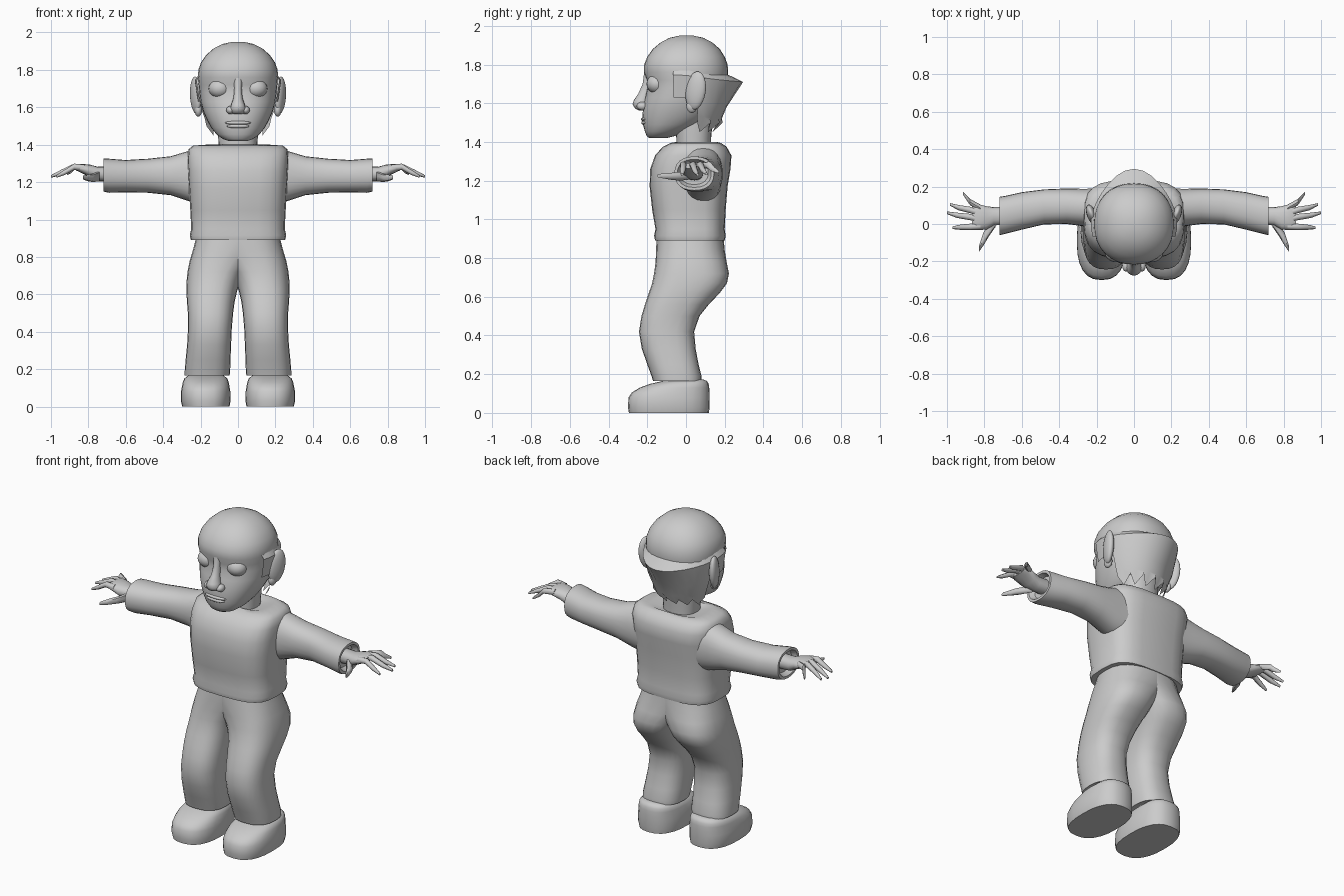
import bpy, bmesh, math
from mathutils import Matrix, Vector

grey = bpy.data.materials.new("plain grey")
grey.diffuse_color = (0.6, 0.6, 0.6, 1)


def finish(name, bm, angle=50):
    bmesh.ops.recalc_face_normals(bm, faces=bm.faces)
    me = bpy.data.meshes.new(name)
    bm.to_mesh(me)
    bm.free()
    for p in me.polygons:
        p.use_smooth = True
    me.set_sharp_from_angle(angle=math.radians(angle))
    me.materials.append(grey)
    ob = bpy.data.objects.new(name, me)
    bpy.context.collection.objects.link(ob)
    return ob


def loft(name, sections, axis='z', n=24, power=2.3, side=1, angle=50):
    """Skin rounded sections (t, a0, a1, b0, b1) stacked along z (a=x, b=y) or x (a=y, b=z)."""
    bm = bmesh.new()
    rings = []
    for t, a0, a1, b0, b1 in sections:
        ring = []
        for i in range(n):
            w = 2 * math.pi * i / n
            c, s = math.cos(w), math.sin(w)
            a = (a0 + a1) / 2 + (a1 - a0) / 2 * math.copysign(abs(c) ** (2 / power), c)
            b = (b0 + b1) / 2 + (b1 - b0) / 2 * math.copysign(abs(s) ** (2 / power), s)
            co = (a, b, t) if axis == 'z' else (t, a, b)
            ring.append(bm.verts.new((co[0] * side, co[1], co[2])))
        rings.append(ring)
    for r, q in zip(rings, rings[1:]):
        for i in range(n):
            j = (i + 1) % n
            bm.faces.new((r[i], r[j], q[j], q[i]))
    bm.faces.new(rings[0])
    bm.faces.new(rings[-1])
    return finish(name, bm, angle)


def ball(name, loc, size, tilt=0, turn=0):
    bm = bmesh.new()
    m = (Matrix.Translation(loc) @ Matrix.Rotation(turn, 4, 'Z')
         @ Matrix.Rotation(tilt, 4, 'X') @ Matrix.Diagonal((*size, 1)))
    bmesh.ops.create_uvsphere(bm, u_segments=20, v_segments=12, radius=1, matrix=m)
    return finish(name, bm)


def sym(rows):
    """Sections symmetric in x: (z, half width, front, back)."""
    return [(z, -w, w, f, b) for z, w, f, b in rows]


# Sweater body with hem and neck hole
loft("sweater_body", sym([
    (0.89, .235, -.14, .18), (0.89, .252, -.16, .2), (0.915, .258, -.165, .205),
    (0.95, .25, -.158, .2), (1.05, .255, -.175, .205), (1.17, .263, -.188, .215),
    (1.26, .268, -.185, .23), (1.33, .27, -.16, .235), (1.375, .265, -.12, .21),
    (1.395, .24, -.08, .18), (1.4, .17, -.05, .16), (1.385, .11, -.045, .14)]), power=3.2)

# Neck and head
loft("neck", sym([(1.36, .1, -.05, .13), (1.42, .105, -.05, .13), (1.53, .11, -.06, .14)]))
loft("head", sym([
    (1.42, .05, -.19, -.1), (1.43, .08, -.203, -.06), (1.455, .115, -.213, .0),
    (1.49, .143, -.222, .08), (1.53, .165, -.225, .13), (1.58, .187, -.222, .17),
    (1.63, .2, -.212, .19), (1.68, .206, -.2, .205), (1.72, .21, -.203, .215),
    (1.76, .214, -.217, .218), (1.80, .212, -.216, .215), (1.84, .198, -.2, .2),
    (1.88, .17, -.172, .175), (1.915, .13, -.13, .135), (1.938, .085, -.085, .09),
    (1.95, .03, -.03, .035)]), n=32, power=2.2)

# Face details
loft("nose", sym([
    (1.563, .02, -.245, -.19), (1.572, .04, -.263, -.19), (1.595, .043, -.276, -.19),
    (1.615, .036, -.27, -.19), (1.65, .024, -.246, -.18), (1.70, .02, -.224, -.17),
    (1.76, .025, -.216, -.17)]), n=16, power=2)
ball("upper_lip", (0, -.215, 1.517), (.07, .018, .011))
ball("lower_lip", (0, -.213, 1.499), (.06, .018, .012))

# Fringe of hair: flares out at the back, with a jagged lower edge
bm = bmesh.new()
N = 18
cols = []
for i in range(N + 1):
    w = math.radians(-18 + 216 * i / N)
    c, s = math.cos(w), math.sin(w)
    back = max(0, s)
    jag = .025 if i % 2 else -.025
    rows = [(.214, .212, 1.77 - .02 * back),
            (.232, .215 + .08 * back ** 2, 1.745 - .035 * back),
            (.214, .21, 1.63 - .05 * back),
            (.185, .185, 1.54 - .02 * back),
            (.165 + jag / 2, .165 + jag, 1.475 + jag)]
    cols.append([bm.verts.new((a * c, b * s, z)) for a, b, z in rows])
for p, q in zip(cols, cols[1:]):
    for k in range(4):
        # only the part behind the ears reaches down to the neck
        if k < 2 or min(p[0].co.y, q[0].co.y) > .04:
            bm.faces.new((p[k], q[k], q[k + 1], p[k + 1]))
loose = [v for v in bm.verts if not v.link_faces]
bmesh.ops.delete(bm, geom=loose, context='VERTS')
finish("hair_fringe", bm, 30)

# Finger layout: base y, knuckle, tip
fingers = [("little", .085, (.915, .165, 1.245)), ("ring", .055, (.985, .105, 1.235)),
           ("middle", .022, (1.0, .06, 1.23)), ("index", -.012, (.97, -.02, 1.23))]

for s, side in ((1, "right"), (-1, "left")):
    ball(side + "_eye", (.097 * s, -.148, 1.7), (.06, .056, .052))
    ball(side + "_nostril", (.04 * s, -.225, 1.585), (.023, .03, .022))
    ball(side + "_ear", (.226 * s, .05, 1.665), (.026, .055, .1), -.15, -.35 * s)
    ball(side + "_earlobe", (.212 * s, .03, 1.585), (.02, .028, .035))

    # Sleeve with open cuff
    loft(side + "_sleeve", [
        (.18, -.02, .19, 1.08, 1.385), (.27, -.012, .188, 1.10, 1.365),
        (.36, .0, .19, 1.13, 1.338), (.48, -.002, .185, 1.143, 1.325),
        (.6, -.03, .17, 1.145, 1.318), (.69, -.053, .15, 1.143, 1.325),
        (.72, -.06, .145, 1.15, 1.325), (.72, -.045, .13, 1.165, 1.31),
        (.69, -.03, .115, 1.18, 1.3)], 'x', side=s)

    # Hand
    loft(side + "_palm", [
        (.66, .0, .09, 1.2, 1.285), (.75, -.008, .09, 1.205, 1.282),
        (.79, -.03, .095, 1.225, 1.293), (.84, -.032, .108, 1.25, 1.298),
        (.865, -.02, .095, 1.262, 1.29)], 'x', n=16, side=s)
    for name, y, tip in fingers:
        path = [(Vector((.82, y, 1.275)), .018), (Vector((.86, y, 1.28)).lerp(
            Vector((.9, tip[1], 1.285)), .4), .017),
            (Vector((.85, y, 1.29)).lerp(Vector(tip), .65), .014), (Vector(tip), .007)]
        loft(f"{side}_{name}_finger", [(p.x, p.y - r, p.y + r, p.z - r, p.z + r)
                                       for p, r in path], 'x', n=8, power=2, side=s)
    loft(side + "_thumb", [
        (.74, -.015, .04, 1.205, 1.26), (.775, -.065, .0, 1.2, 1.245),
        (.805, -.115, -.045, 1.205, 1.24), (.83, -.15, -.12, 1.215, 1.235)],
        'x', n=8, power=2, side=s)

    # Trouser leg; the two halves merge above the crotch
    loft(side + "_trouser_leg", [
        (.17, .06, .27, -.155, .065), (.165, .045, .285, -.17, .08),
        (.19, .042, .285, -.178, .08), (.25, .04, .28, -.2, .065),
        (.33, .037, .272, -.228, .05), (.42, .033, .267, -.243, .042),
        (.5, .026, .268, -.23, .07), (.56, .018, .273, -.212, .118),
        (.62, .004, .276, -.192, .175), (.67, -.015, .275, -.175, .212),
        (.72, -.04, .27, -.165, .222), (.78, -.09, .258, -.157, .21),
        (.84, -.16, .24, -.155, .2), (.9, -.22, .225, -.152, .195)],
        power=2.5, side=s)

    # Shoe
    loft(side + "_shoe", [
        (0, .045, .298, -.295, .118), (.03, .04, .306, -.3, .122),
        (.08, .041, .305, -.297, .122), (.105, .045, .3, -.28, .122),
        (.13, .05, .295, -.24, .12), (.15, .057, .287, -.185, .117),
        (.165, .075, .268, -.12, .108), (.172, .1, .24, -.06, .09)],
        power=2.5, side=s)
